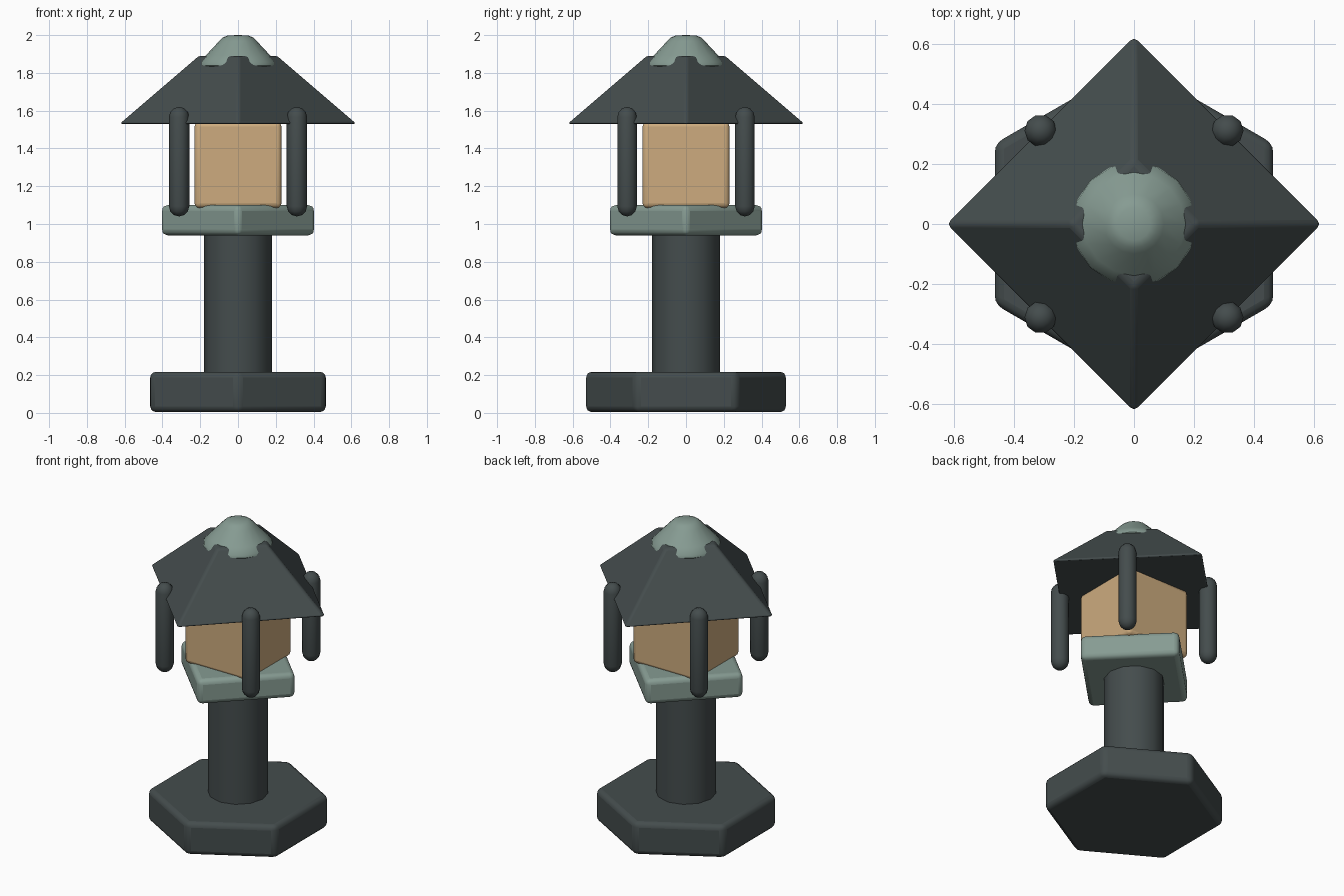
import bpy, math

if "Cube" in bpy.data.objects:
    bpy.data.objects.remove(bpy.data.objects["Cube"])


def material(name, rgb):
    m = bpy.data.materials.new(name)
    m.diffuse_color = (*rgb, 1)
    m.use_nodes = True
    m.node_tree.nodes["Principled BSDF"].inputs["Base Color"].default_value = m.diffuse_color
    return m


DARK = material("dark stone", (0.058, 0.073, 0.074))
PALE = material("pale weathered stone", (0.24, 0.33, 0.29))
GLOW = material("warm paper", (0.61, 0.41, 0.21))


def finish(obj, name, mat, bevel=0.0, segments=3, angle=35):
    obj.name = name
    obj.data.materials.append(mat)
    if bevel:
        mod = obj.modifiers.new("soft edges", 'BEVEL')
        mod.width = bevel
        mod.segments = segments
        mod.limit_method = 'ANGLE'
        mod.angle_limit = math.radians(32)
    bpy.ops.object.shade_smooth_by_angle(angle=math.radians(angle))
    return obj


def prism(name, mat, sides, r1, r2, z0, z1, bevel=0.0, turn=0.0):
    """Upright prism or frustum; the first corner lies at +y before turning."""
    bpy.ops.mesh.primitive_cone_add(vertices=sides, radius1=r1, radius2=r2,
                                    depth=z1 - z0, location=(0, 0, (z0 + z1) / 2),
                                    rotation=(0, 0, math.radians(turn)))
    return finish(bpy.context.object, name, mat, bevel)


def lathe(name, mat, profile, sides, location=(0, 0, 0)):
    """Revolve (radius, height) points, whose ends lie on the axis."""
    verts = [(0, 0, profile[0][1])]
    for r, z in profile[1:-1]:
        for i in range(sides):
            a = 2 * math.pi * i / sides
            verts.append((r * math.cos(a), r * math.sin(a), z))
    verts.append((0, 0, profile[-1][1]))
    rings, last = len(profile) - 2, len(verts) - 1
    faces = []
    for i in range(sides):
        j = (i + 1) % sides
        faces.append((0, 1 + j, 1 + i))
        for k in range(rings - 1):
            a, b = 1 + k * sides, 1 + (k + 1) * sides
            faces.append((a + i, a + j, b + j, b + i))
        end = 1 + (rings - 1) * sides
        faces.append((end + i, end + j, last))
    mesh = bpy.data.meshes.new(name)
    mesh.from_pydata(verts, [], faces)
    obj = bpy.data.objects.new(name, mesh)
    obj.location = location
    bpy.context.collection.objects.link(obj)
    bpy.ops.object.select_all(action='DESELECT')
    obj.select_set(True)
    bpy.context.view_layer.objects.active = obj
    return finish(obj, name, mat, angle=50)


# Hexagonal foot and round column
prism("base", DARK, 6, 0.537, 0.537, 0.005, 0.217, 0.03)
prism("column", DARK, 12, 0.18, 0.18, 0.19, 0.97)

# Diamond tray under the lamp
prism("tray", PALE, 4, 0.415, 0.415, 0.94, 1.10, 0.03)

# Square lamp chamber, its walls facing the axes
prism("lamp_box", GLOW, 4, 0.23 * math.sqrt(2), 0.23 * math.sqrt(2),
      1.085, 1.54, 0.025, turn=45)

# Diamond roof with a small flat top
prism("roof", DARK, 4, 0.635, 0.215, 1.53, 1.89, 0.015)

# Rounded finial cap resting on the roof
lathe("roof_cap", PALE, [(0, 1.82), (0.19, 1.825), (0.207, 1.84), (0.204, 1.857),
                         (0.17, 1.893), (0.10, 1.968), (0.08, 1.987),
                         (0.055, 1.998), (0, 2.0)], 16)

# Four round-ended corner posts
R, LOW, HIGH = 0.054, 1.04, 1.62
arc = [math.radians(a) for a in (-60, -30, 0)]
half = [(R * math.cos(a), LOW + R + R * math.sin(a)) for a in arc]
upper = [(r, LOW + HIGH - z) for r, z in reversed(half)]
capsule = [(0, LOW)] + half + upper + [(0, HIGH)]
for sx in (-1, 1):
    for sy in (-1, 1):
        side = ("front" if sy < 0 else "back") + ("_left" if sx < 0 else "_right")
        lathe("post_" + side, DARK, capsule, 10, (sx * 0.312, sy * 0.312, 0))
